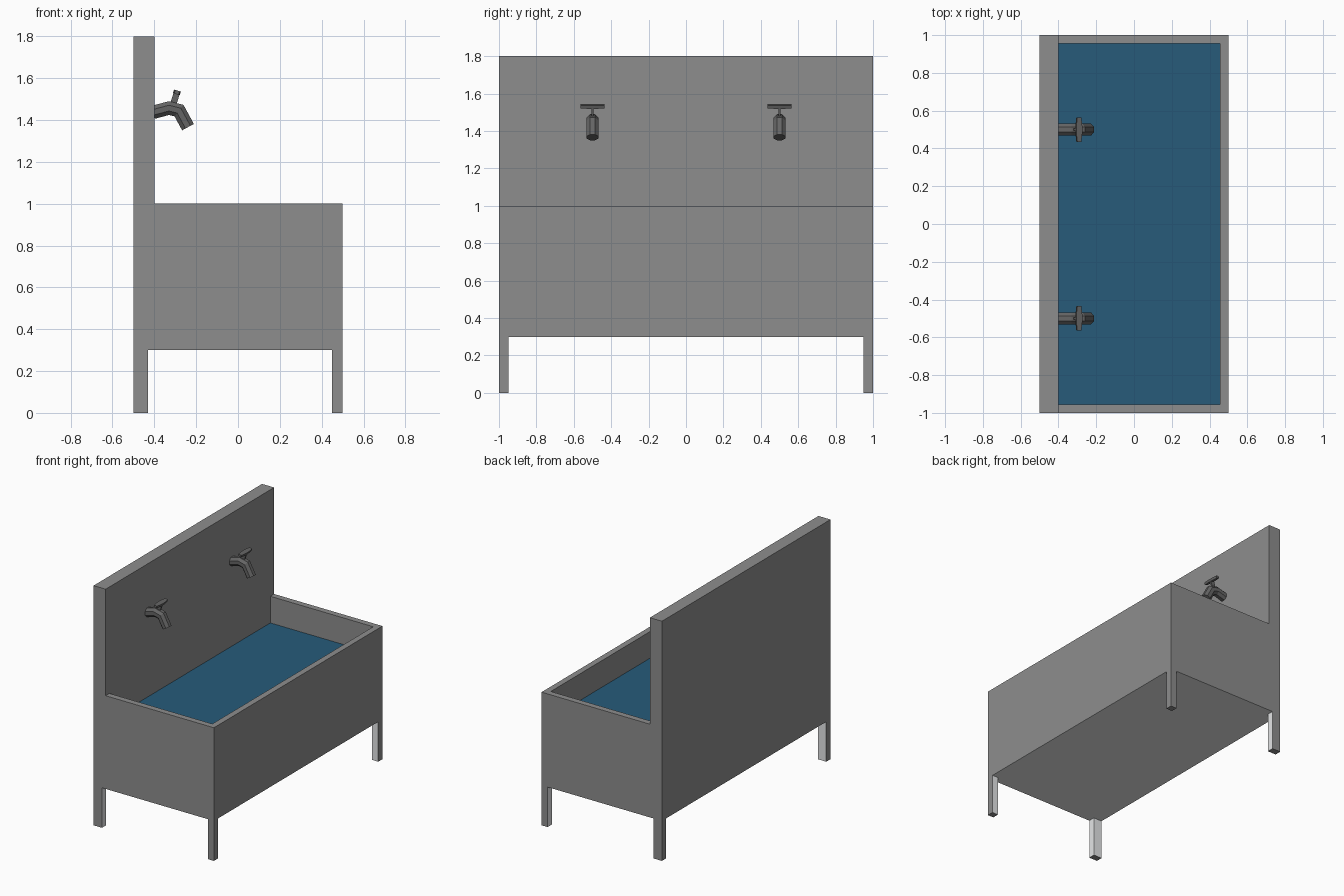
import bpy, bmesh, math
from mathutils import Vector

if "Cube" in bpy.data.objects:
    bpy.data.objects.remove(bpy.data.objects["Cube"])


def material(name, rgb):
    m = bpy.data.materials.new(name)
    m.diffuse_color = (*rgb, 1)
    m.use_nodes = True
    m.node_tree.nodes["Principled BSDF"].inputs["Base Color"].default_value = m.diffuse_color
    return m


STONE = material("trough grey", (0.27, 0.27, 0.27))
PALE = material("pale underside", (0.79, 0.8, 0.81))
WATER = material("water blue", (0.02, 0.105, 0.195))
METAL = material("dark metal", (0.13, 0.13, 0.13))


def finish(bm, name, mats):
    bmesh.ops.remove_doubles(bm, verts=bm.verts, dist=1e-5)
    bmesh.ops.recalc_face_normals(bm, faces=bm.faces)
    me = bpy.data.meshes.new(name)
    bm.to_mesh(me)
    bm.free()
    for m in mats:
        me.materials.append(m)
    ob = bpy.data.objects.new(name, me)
    bpy.context.collection.objects.link(ob)
    return ob


def face(bm, pts, mat=0):
    f = bm.faces.new([bm.verts.new(p) for p in pts])
    f.material_index = mat


# Trough body: one shell with basin, back panel and legs
BACK, FRONT, PANEL, INNER = -0.5, 0.5, -0.4, 0.455   # x positions
LEG_B, LEG_F, LEG_Y, WALL_Y = -0.43, 0.45, 0.95, 0.955
BASE, RIM, TOP, LEVEL = 0.3, 1.0, 1.8, 0.8           # heights
bm = bmesh.new()
# end faces with legs, inner end walls, inner leg sides
for s in (-1, 1):
    side = [(BACK, 0), (LEG_B, 0), (LEG_B, BASE), (LEG_F, BASE), (LEG_F, 0),
            (FRONT, 0), (FRONT, RIM), (PANEL, RIM), (PANEL, TOP), (BACK, TOP)]
    face(bm, [(x, s, z) for x, z in side])
    face(bm, [(x, s * WALL_Y, z) for x, z in
              ((PANEL, LEVEL), (INNER, LEVEL), (INNER, RIM), (PANEL, RIM))])
    for xo, xi in ((BACK, LEG_B), (FRONT, LEG_F)):
        a, b = s * LEG_Y, s
        face(bm, [(xi, a, 0), (xi, b, 0), (xi, b, BASE), (xi, a, BASE)], 1)
        face(bm, [(xi, a, 0), (xo, a, 0), (xo, a, BASE), (xi, a, BASE)], 1)
        face(bm, [(xi, a, 0), (xi, b, 0), (xo, b, 0), (xo, a, 0)])
# long outer faces, front and back
for x, h in ((BACK, TOP), (FRONT, RIM)):
    face(bm, [(x, y, z) for y, z in
              ((-1, 0), (-LEG_Y, 0), (-LEG_Y, BASE), (LEG_Y, BASE),
               (LEG_Y, 0), (1, 0), (1, h), (-1, h))])
# panel top, panel face, rim, inner long wall
face(bm, [(BACK, -1, TOP), (PANEL, -1, TOP), (PANEL, 1, TOP), (BACK, 1, TOP)])
W = WALL_Y
face(bm, [(PANEL, y, z) for y, z in
          ((-1, RIM), (-1, TOP), (1, TOP), (1, RIM),
           (W, RIM), (W, LEVEL), (-W, LEVEL), (-W, RIM))])
face(bm, [(x, y, RIM) for x, y in
          ((PANEL, -1), (FRONT, -1), (FRONT, 1), (PANEL, 1),
           (PANEL, W), (INNER, W), (INNER, -W), (PANEL, -W))])
face(bm, [(INNER, -W, LEVEL), (INNER, W, LEVEL), (INNER, W, RIM), (INNER, -W, RIM)])
# underside, cut out around the legs
L = LEG_Y
face(bm, [(x, y, BASE) for x, y in
          ((BACK, -L), (LEG_B, -L), (LEG_B, -1), (LEG_F, -1), (LEG_F, -L), (FRONT, -L),
           (FRONT, L), (LEG_F, L), (LEG_F, 1), (LEG_B, 1), (LEG_B, L), (BACK, L))], 1)
finish(bm, "trough_body", [STONE, PALE])

# Water surface
bm = bmesh.new()
face(bm, [(PANEL, -W, LEVEL), (INNER, -W, LEVEL), (INNER, W, LEVEL), (PANEL, W, LEVEL)])
finish(bm, "water", [WATER])


def add_spout(bm, path, r, y0, sides=8):
    """Eight-sided pipe swept along a path in the xz plane with mitred bends."""
    pts = [Vector((x, 0, z)) for x, z in path]
    rings = []
    for i, p in enumerate(pts):
        d0 = (p - pts[i - 1]).normalized() if i else (pts[1] - p).normalized()
        d1 = (pts[i + 1] - p).normalized() if i < len(pts) - 1 else d0
        t = (d0 + d1).normalized()
        n = Vector((-t.z, 0, t.x)) / t.dot(d0)
        ring = []
        for k in range(sides):
            a = 2 * math.pi * (k + 0.5) / sides
            ring.append(bm.verts.new(p + n * r * math.sin(a)
                                     + Vector((0, y0 + r * math.cos(a), 0))))
        rings.append(ring)
    for a, b in zip(rings, rings[1:]):
        for k in range(sides):
            j = (k + 1) % sides
            bm.faces.new((a[k], a[j], b[j], b[k]))
    bm.faces.new(rings[0])
    bm.faces.new(rings[-1])


def add_prism(bm, outline, z0, z1, origin, tilt):
    """Outline in local xy, raised from z0 to z1, tilted about y."""
    c, s = math.cos(tilt), math.sin(tilt)

    def put(x, y, z):
        return bm.verts.new((origin[0] + x * c + z * s, origin[1] + y,
                             origin[2] - x * s + z * c))
    lo = [put(x, y, z0) for x, y in outline]
    hi = [put(x, y, z1) for x, y in outline]
    bm.faces.new(lo)
    bm.faces.new(hi)
    for k in range(len(lo)):
        j = (k + 1) % len(lo)
        bm.faces.new((lo[k], lo[j], hi[j], hi[k]))


# Taps: bent spout, flat stem and cross handle
for name, y in (("tap_left", -0.5), ("tap_right", 0.5)):
    bm = bmesh.new()
    add_spout(bm, [(-0.405, 1.437), (-0.33, 1.457), (-0.282, 1.445), (-0.239, 1.366)],
              0.0345, y)
    base, tilt = (-0.311, y, 1.47), math.radians(17)
    add_prism(bm, [(-.015, -.006), (.015, -.006), (.015, .006), (-.015, .006)],
              0, 0.058, base, tilt)
    add_prism(bm, [(-.017, -.015), (-.011, -.065), (.011, -.065), (.017, -.015),
                   (.017, .015), (.011, .065), (-.011, .065), (-.017, .015)],
              0.056, 0.074, base, tilt)
    finish(bm, name, [METAL])
